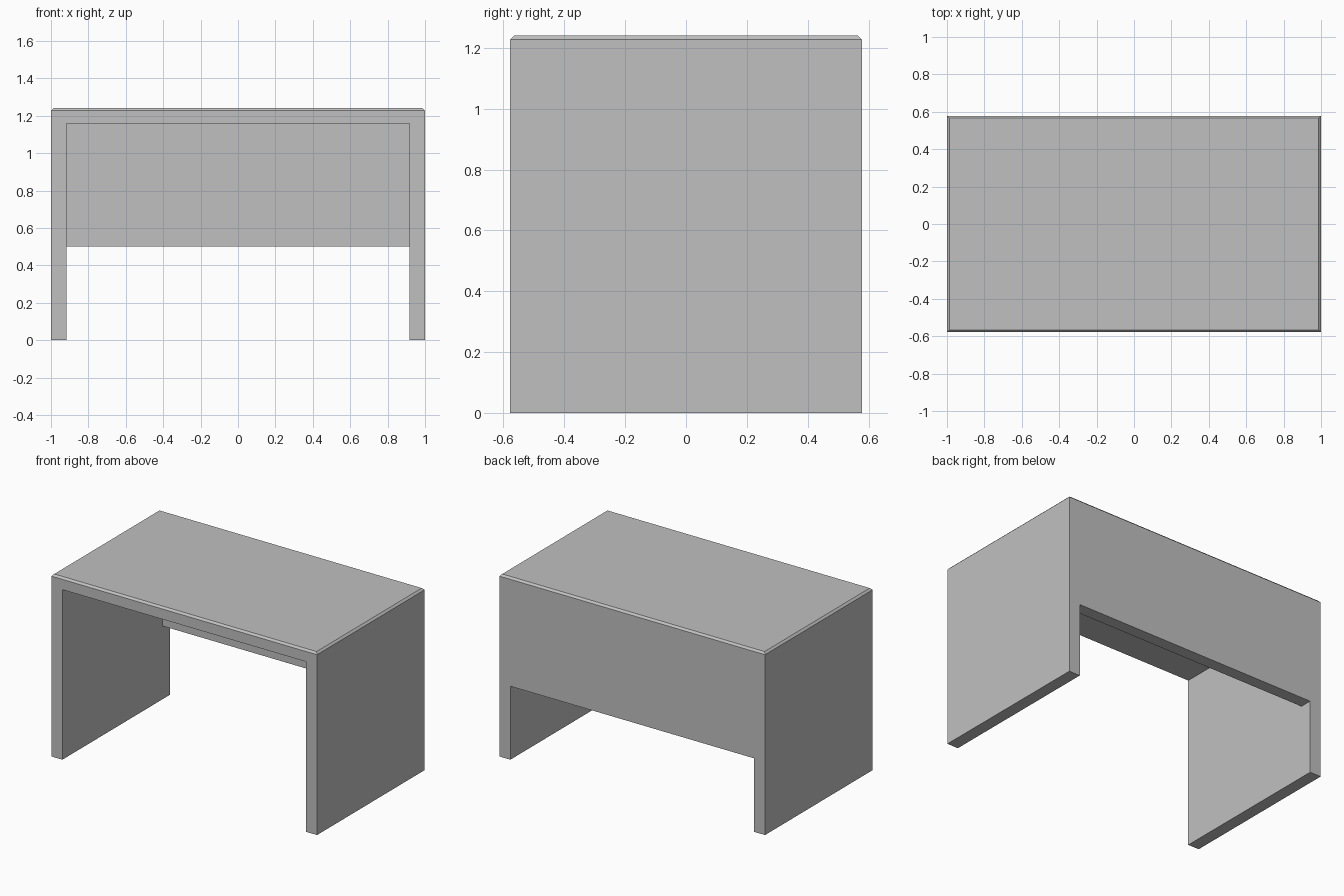
import bpy
import bmesh
from mathutils import Vector

if "Cube" in bpy.data.objects:
    bpy.data.objects.remove(bpy.data.objects["Cube"], do_unlink=True)

WIDTH, DEPTH, HEIGHT = 2.0, 1.157, 1.24
BOARD = 0.083          # board thickness
CHAMFER = 0.013        # eased edge around the top
PANEL_BOTTOM = 0.5

grey = bpy.data.materials.new("light_grey")
grey.use_nodes = True
colour = (0.53, 0.53, 0.53, 1)
grey.diffuse_color = colour
grey.node_tree.nodes["Principled BSDF"].inputs["Base Color"].default_value = colour


def board(name, low, high, chamfer=0):
    """Flat board between two corners, with optional chamfered top edges."""
    low, high = Vector(low), Vector(high)
    bm = bmesh.new()
    bmesh.ops.create_cube(bm, size=1)
    bmesh.ops.scale(bm, vec=high - low, verts=bm.verts)
    bmesh.ops.translate(bm, vec=(low + high) / 2, verts=bm.verts)
    if chamfer:
        rim = [e for e in bm.edges if all(v.co.z > high.z - 0.001 for v in e.verts)]
        bmesh.ops.bevel(bm, geom=rim, offset=chamfer, segments=1, affect='EDGES')
    mesh = bpy.data.meshes.new(name)
    bm.to_mesh(mesh)
    bm.free()
    mesh.materials.append(grey)
    obj = bpy.data.objects.new(name, mesh)
    bpy.context.collection.objects.link(obj)
    return obj


x, y = WIDTH / 2, DEPTH / 2
under = HEIGHT - BOARD

# Desktop
board("desktop", (-x, -y, under), (x, y, HEIGHT), CHAMFER)

# Full-depth side panels
board("left_side_panel", (x - BOARD, -y, 0), (x, y, under))
board("right_side_panel", (-x, -y, 0), (BOARD - x, y, under))

# Modesty panel, flush with the back
board("back_panel", (BOARD - x, y - BOARD, PANEL_BOTTOM), (x - BOARD, y, under))
